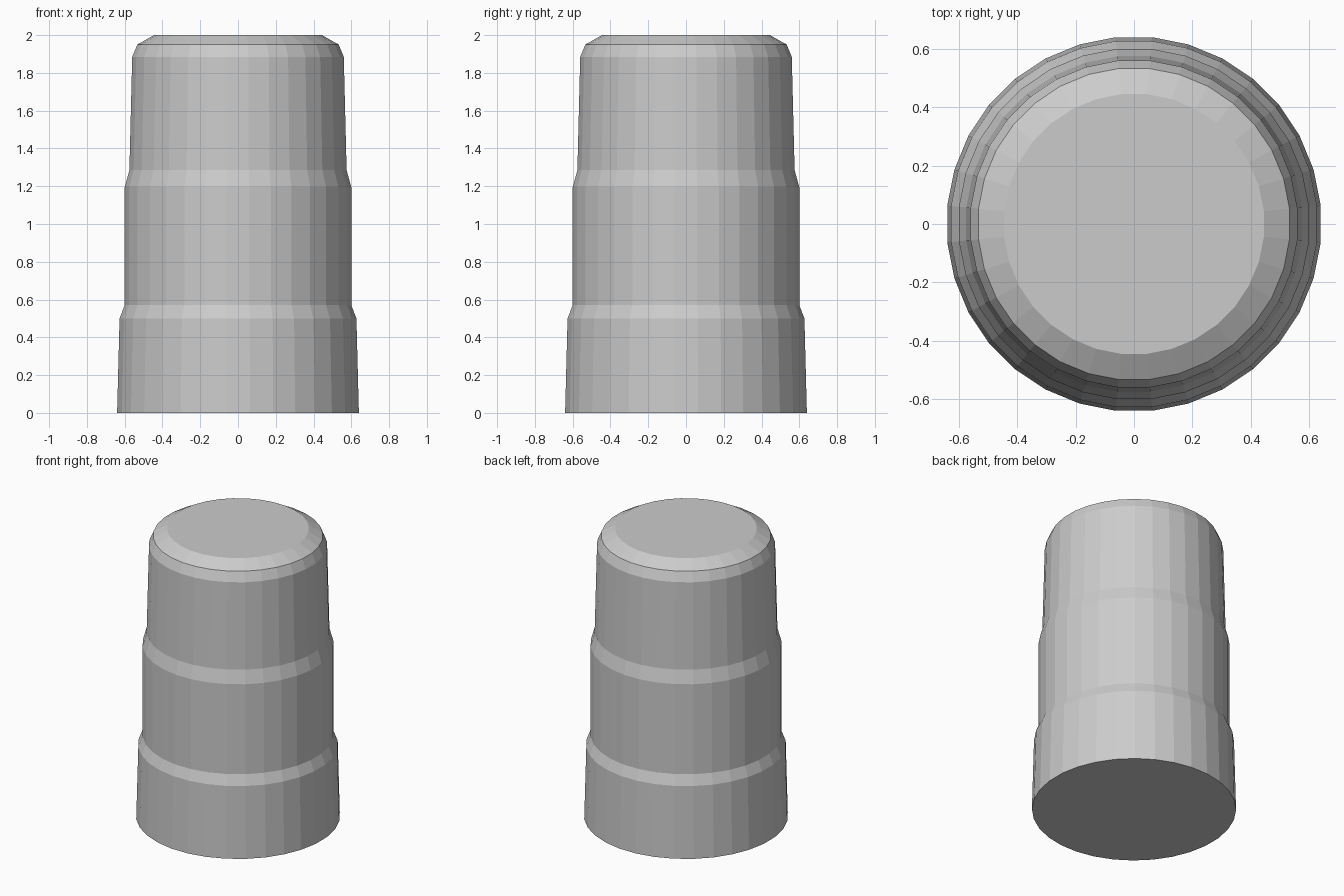
import bpy, bmesh, math

if "Cube" in bpy.data.objects:
    bpy.data.objects.remove(bpy.data.objects["Cube"])

SIDES = 32

# Profile of the stepped body: (distance to flat side, height)
profile = [(0.64, 0.0), (0.627, 0.50), (0.60, 0.57), (0.60, 1.195),
           (0.575, 1.285), (0.56, 1.885), (0.533, 1.95), (0.445, 2.0)]


def lathe(name, profile, sides):
    """Capped, flat-shaded turned solid with flat sides facing the axes."""
    bm = bmesh.new()
    step = math.tau / sides
    rings = []
    for apothem, z in profile:
        r = apothem / math.cos(step / 2)
        rings.append([bm.verts.new((r * math.cos((i + 0.5) * step),
                                    r * math.sin((i + 0.5) * step), z))
                      for i in range(sides)])
    for low, high in zip(rings, rings[1:]):
        for i in range(sides):
            j = (i + 1) % sides
            bm.faces.new((low[i], low[j], high[j], high[i]))
    bm.faces.new(rings[0][::-1])
    bm.faces.new(rings[-1])
    mesh = bpy.data.meshes.new(name)
    bm.to_mesh(mesh)
    bm.free()
    obj = bpy.data.objects.new(name, mesh)
    bpy.context.collection.objects.link(obj)
    return obj


# Stepped tapered cylinder
lathe("stepped_body", profile, SIDES)
